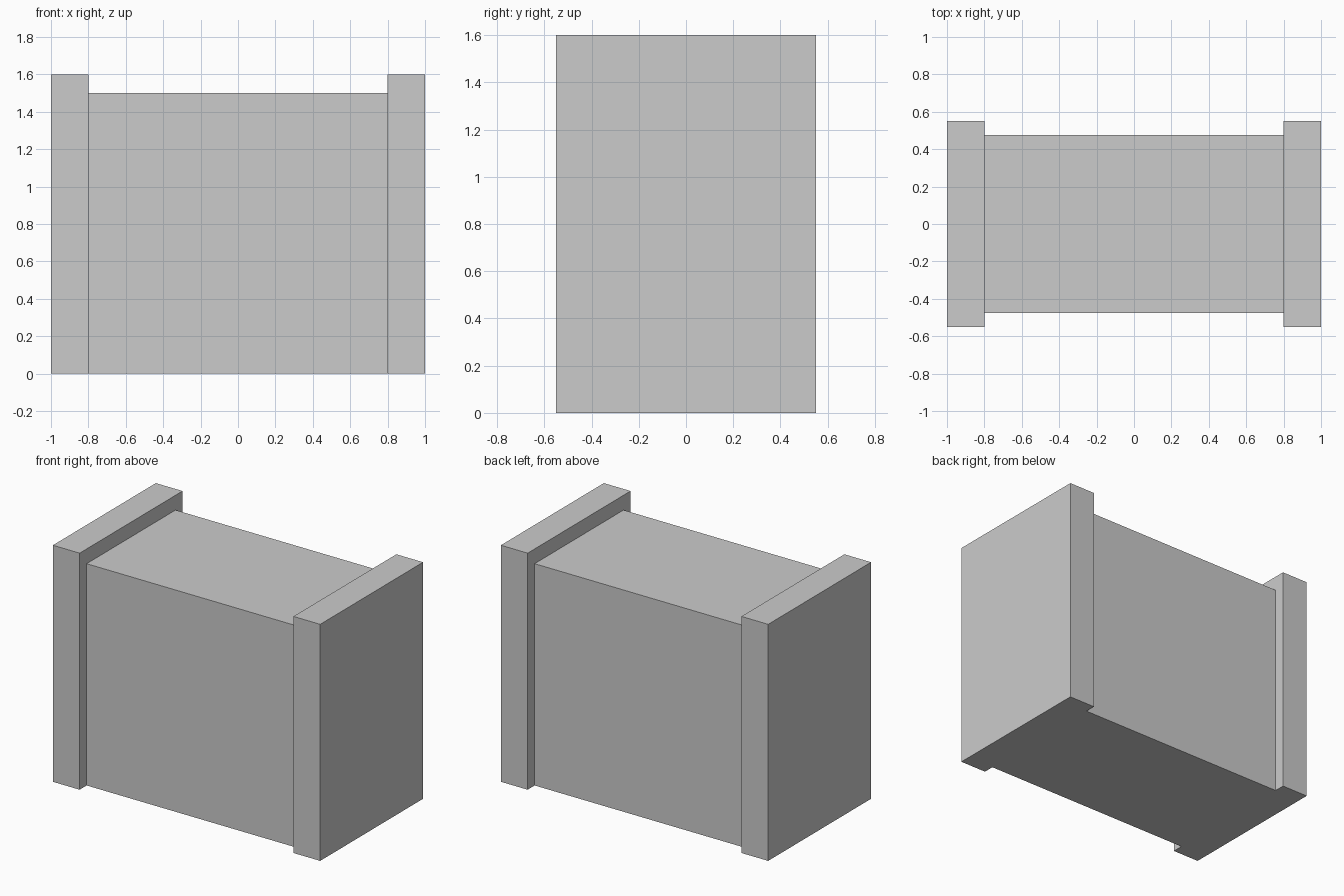
import bpy

if "Cube" in bpy.data.objects:
    bpy.data.objects.remove(bpy.data.objects["Cube"])


def box(name, x, y, z):
    """Flat-faced box spanning the given (min, max) ranges."""
    spans = (x, y, z)
    bpy.ops.mesh.primitive_cube_add(size=1, location=[(a + b) / 2 for a, b in spans])
    obj = bpy.context.object
    obj.name = name
    obj.scale = [b - a for a, b in spans]
    bpy.ops.object.transform_apply(location=True, rotation=False, scale=True)
    return obj


# Central block between the end slabs
box("main_wall", (-0.8, 0.8), (-0.475, 0.475), (0, 1.5))

# Taller, deeper slabs capping both ends
for side, x in (("left", (-1.0, -0.8)), ("right", (0.8, 1.0))):
    box(f"{side}_end_slab", x, (-0.55, 0.55), (0, 1.6))
